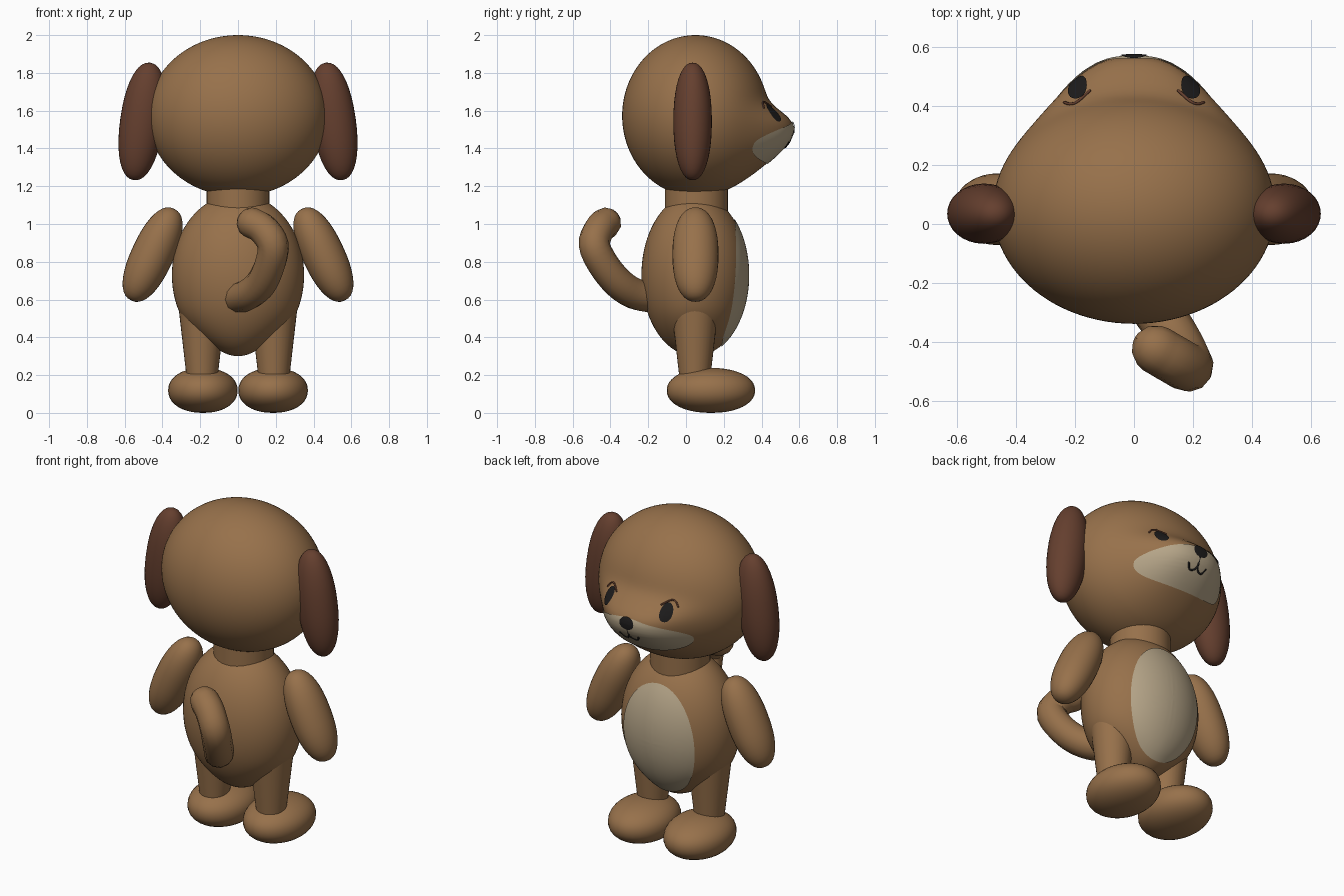
import bpy, bmesh, math
from math import sin, cos, pi, exp, copysign
from mathutils import Vector, Matrix
from mathutils.bvhtree import BVHTree

if "Cube" in bpy.data.objects:
    bpy.data.objects.remove(bpy.data.objects["Cube"])


def material(name, rgb):
    m = bpy.data.materials.new(name)
    m.diffuse_color = (*rgb, 1)
    m.use_nodes = True
    m.node_tree.nodes["Principled BSDF"].inputs["Base Color"].default_value = m.diffuse_color
    return m


BROWN = material("fur brown", (0.31, 0.165, 0.07))
DARK = material("ear brown", (0.13, 0.05, 0.028))
CREAM = material("cream", (0.47, 0.38, 0.25))
BLACK = material("black", (0.012, 0.011, 0.011))


def finish(name, bm, mat):
    bmesh.ops.recalc_face_normals(bm, faces=bm.faces)
    for f in bm.faces:
        f.smooth = True
    me = bpy.data.meshes.new(name)
    bm.to_mesh(me)
    bm.free()
    me.materials.append(mat)
    ob = bpy.data.objects.new(name, me)
    bpy.context.collection.objects.link(ob)
    return ob


def blob(name, center, radii, mat, tilt=0, power=2.0, seg=32, rings=20, deform=None):
    """Ellipsoid with adjustable fullness, tilted about y."""
    bm = bmesh.new()
    bmesh.ops.create_uvsphere(bm, u_segments=seg, v_segments=rings, radius=1)
    rot = Matrix.Rotation(tilt, 3, 'Y')
    for v in bm.verts:
        s, c = v.co.z, math.hypot(v.co.x, v.co.y)
        k = c ** (2 / power) / c if c > 1e-4 else 0
        p = Vector((v.co.x * k * radii[0], v.co.y * k * radii[1],
                    copysign(abs(s) ** (2 / power), s) * radii[2]))
        v.co = rot @ p + Vector(center)
        if deform:
            deform(v.co)
    return finish(name, bm, mat)


def frustum(name, center, r_low, r_high, z0, z1, mat):
    bm = bmesh.new()
    bmesh.ops.create_cone(bm, cap_ends=True, segments=32, radius1=r_low, radius2=r_high,
                          depth=z1 - z0,
                          matrix=Matrix.Translation((*center, (z0 + z1) / 2)))
    ob = finish(name, bm, mat)
    for f in ob.data.polygons:
        f.use_smooth = len(f.vertices) == 4
    return ob


def surface(ob):
    bm = bmesh.new()
    bm.from_mesh(ob.data)
    tree = BVHTree.FromBMesh(bm)
    bm.free()
    return tree


def project(tree, x, z, lift):
    hit, normal, _, _ = tree.ray_cast(Vector((x, 2, z)), Vector((0, -1, 0)))
    return hit + (normal if normal.y > 0 else -normal) * lift


def patch(name, tree, cx, cz, outline, mat, lift=0.005, n=64, rings=14):
    """Thin sheet laid on a surface, filling an outline given in x and z."""
    bm = bmesh.new()
    loops = []
    for r in range(1, rings + 1):
        t = r / rings
        loops.append([])
        for i in range(n):
            dx, dz = outline(2 * pi * i / n)
            loops[-1].append(bm.verts.new(project(tree, cx + dx * t, cz + dz * t, lift)))
    mid = bm.verts.new(project(tree, cx, cz, lift))
    for i in range(n):
        j = (i + 1) % n
        bm.faces.new((mid, loops[0][i], loops[0][j]))
        for a, b in zip(loops, loops[1:]):
            bm.faces.new((a[i], b[i], b[j], a[j]))
    ob = finish(name, bm, mat)
    if sum(p.normal.y for p in ob.data.polygons) < 0:
        ob.data.flip_normals()
    return ob


def tube(name, points, radius, mat, sides=8):
    """Round tube along a smooth path, with ball ends."""
    pts = [Vector(p) for p in points]
    ext = [2 * pts[0] - pts[1]] + pts + [2 * pts[-1] - pts[-2]]
    path = []
    for a, b, c, d in zip(ext, ext[1:], ext[2:], ext[3:]):
        for k in range(4):
            t = k / 4
            path.append(0.5 * (2 * b + (c - a) * t + (2 * a - 5 * b + 4 * c - d) * t * t
                               + (3 * b - a - 3 * c + d) * t ** 3))
    path.append(pts[-1])
    t0, t1 = (path[0] - path[1]).normalized(), (path[-1] - path[-2]).normalized()
    cap = [(0.35, 0.93), (0.7, 0.71), (0.93, 0.36), (1, 0.02)]
    rows = [(path[0] + t0 * radius * h, radius * w) for h, w in reversed(cap)]
    rows += [(p, radius) for p in path]
    rows += [(path[-1] + t1 * radius * h, radius * w) for h, w in cap]
    bm = bmesh.new()
    side, prev = Vector((0.3, 0.2, 0.93)), None
    for i, (p, r) in enumerate(rows):
        tan = (rows[min(i + 1, len(rows) - 1)][0] - rows[max(i - 1, 0)][0]).normalized()
        side = (side - tan * side.dot(tan)).normalized()
        up = tan.cross(side)
        ring = [bm.verts.new(p + (side * cos(2 * pi * k / sides) + up * sin(2 * pi * k / sides)) * r)
                for k in range(sides)]
        if prev:
            for k in range(sides):
                bm.faces.new((prev[k], prev[k - 1], ring[k - 1], ring[k]))
        prev = ring
    return finish(name, bm, mat)


def stroke(name, tree, pts, mat, radius=0.006):
    tube(name, [project(tree, x, z, 0.003) for x, z in pts], radius, mat, 6)


# Head with a muzzle pushed forward
def muzzle_bulge(co):
    if co.y > 0.05:
        dz = co.z - 1.48
        fall = exp(-(dz / 0.13) ** 3) if dz > 0 else exp(-(-dz / 0.19) ** 1.8)
        front = min(1, (co.y - 0.05) / 0.15)
        co.y += 0.135 * fall * exp(-(abs(co.x) / 0.28) ** 3) * front


head = blob("head", (0, 0.05, 1.573), (0.478, 0.388, 0.427), BROWN,
            seg=96, rings=64, deform=muzzle_bulge)
frustum("neck", (0, 0.055), 0.167, 0.167, 1.02, 1.24, BROWN)


# Body narrowing toward the bottom
def pinch(co):
    t = max(0, (0.56 - co.z) / 0.26)
    co.x *= 1 - 0.3 * t * t


body = blob("body", (0, 0.047, 0.73), (0.35, 0.283, 0.43), BROWN,
            seg=64, rings=40, deform=pinch)

# Limbs and ears on both sides
for s, tag in ((-1, "left"), (1, "right")):
    blob("ear_" + tag, (s * 0.508, 0.035, 1.543), (0.116, 0.102, 0.314), DARK,
         tilt=-s * math.radians(8), power=2.2)
    blob("arm_" + tag, (s * 0.452, 0.05, 0.838), (0.112, 0.122, 0.268), BROWN,
         tilt=-s * math.radians(25), power=2.3)
    frustum("leg_" + tag, (s * 0.19, 0.047), 0.08, 0.125, 0.17, 0.56, BROWN)
    blob("foot_" + tag, (s * 0.186, 0.132, 0.119), (0.184, 0.234, 0.119), BROWN, power=2.15)

# Curled tail
tube("tail", [(0, -0.17, 0.61), (0.06, -0.27, 0.63), (0.125, -0.36, 0.69), (0.17, -0.44, 0.79),
              (0.185, -0.485, 0.89), (0.135, -0.46, 0.97), (0.075, -0.425, 1.005)],
     0.083, BROWN, 12)


# Painted belly, muzzle and face
def oval(w, h, lean=0):
    def f(a):
        return w * cos(a) + lean * h * sin(a), h * sin(a)
    return f


def muzzle_outline(a):
    p = 1.6 if sin(a) > 0 else 2.3
    return (0.3 * copysign(abs(cos(a)) ** (2 / p), cos(a)),
            0.11 * copysign(abs(sin(a)) ** (2 / p), sin(a)))


belly, face = surface(body), surface(head)
patch("belly_patch", belly, 0, 0.69, oval(0.235, 0.335), CREAM)
patch("muzzle_patch", face, 0, 1.432, muzzle_outline, CREAM)
patch("nose", face, 0, 1.512, oval(0.046, 0.034), BLACK, 0.009, 24, 5)
for s, tag in ((-1, "left"), (1, "right")):
    patch("eye_" + tag, face, s * 0.19, 1.587, oval(0.031, 0.046, -s * 0.15), BLACK, 0.005, 24, 5)
    stroke("brow_" + tag, face, [(s * 0.235, 1.615), (s * 0.215, 1.64), (s * 0.19, 1.645),
                                 (s * 0.15, 1.62)], DARK, 0.005)
    stroke("mouth_" + tag, face, [(0, 1.49), (0, 1.435), (s * 0.018, 1.412), (s * 0.042, 1.41),
                                  (s * 0.06, 1.435)], BLACK)
